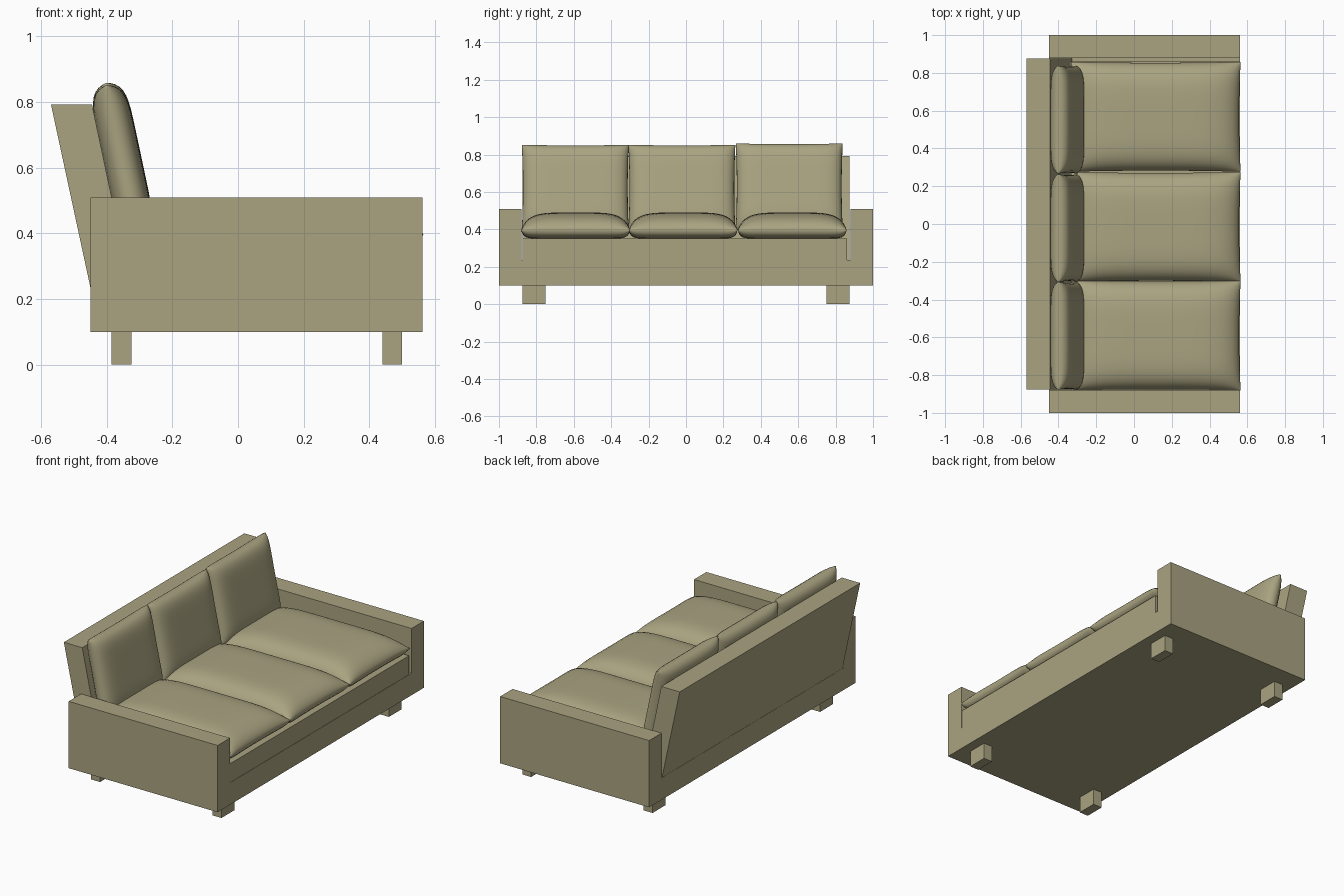
import bpy, bmesh, math

if "Cube" in bpy.data.objects:
    bpy.data.objects.remove(bpy.data.objects["Cube"])

fabric = bpy.data.materials.new("olive_fabric")
fabric.diffuse_color = (0.40, 0.37, 0.22, 1)
fabric.use_nodes = True
fabric.node_tree.nodes["Principled BSDF"].inputs["Base Color"].default_value = fabric.diffuse_color


def finish(bm, name, smooth=False):
    bmesh.ops.recalc_face_normals(bm, faces=bm.faces)
    me = bpy.data.meshes.new(name)
    bm.to_mesh(me)
    bm.free()
    for p in me.polygons:
        p.use_smooth = smooth
    me.materials.append(fabric)
    ob = bpy.data.objects.new(name, me)
    bpy.context.collection.objects.link(ob)
    return ob


def prism(name, points, offset):
    """Extrude a closed 3D outline along an offset."""
    bm = bmesh.new()
    face = bm.faces.new([bm.verts.new(p) for p in points])
    ext = bmesh.ops.extrude_face_region(bm, geom=[face])
    verts = [g for g in ext["geom"] if isinstance(g, bmesh.types.BMVert)]
    bmesh.ops.translate(bm, verts=verts, vec=offset)
    return finish(bm, name)


def box(name, x0, x1, y0, y1, z0, z1):
    return prism(name, [(x0, y0, z0), (x1, y0, z0), (x1, y1, z0), (x0, y1, z0)],
                 (0, 0, z1 - z0))


def cushion(name, hx, hy, up, down, loc, tilt=0, pinch=0.02, n=24):
    """Pillow: two domed sheets sharing a seam; up/down = (height, power, softness)."""
    bm = bmesh.new()
    ts = [math.sin(math.pi / 2 * (2 * i / n - 1)) for i in range(n + 1)]
    for sign, (height, power, soft) in ((1, up), (-1, down)):
        rows = []
        for u in ts:
            row = []
            for v in ts:
                f = max(0, (1 - abs(u) ** power) * (1 - abs(v) ** power)) ** soft
                row.append(bm.verts.new((hx * u * (1 - pinch * (1 - v * v)),
                                         hy * v * (1 - pinch * (1 - u * u)),
                                         sign * height * f)))
            rows.append(row)
        for i in range(n):
            for j in range(n):
                bm.faces.new((rows[i][j], rows[i + 1][j],
                              rows[i + 1][j + 1], rows[i][j + 1]))
    bmesh.ops.remove_doubles(bm, verts=bm.verts, dist=1e-5)
    ob = finish(bm, name, True)
    ob.location = loc
    ob.rotation_euler = (0, tilt, 0)
    return ob


# U-shaped body: both arms and the floor in one profile
half = [(1.0, 0.1), (1.0, 0.51), (0.88, 0.51), (0.88, 0.235)]
outline = half + [(-y, z) for y, z in reversed(half)]
prism("arms_and_base", [(-0.45, y, z) for y, z in outline], (1.012, 0, 0))

# seat platform, just short of the arms
box("seat_platform", -0.34, 0.56, -0.875, 0.86, 0.235, 0.35)

# leaning backrest
back = [(-0.45, 0.236), (-0.57, 0.793), (-0.445, 0.793), (-0.327, 0.236)]
prism("backrest", [(x, -0.875, z) for x, z in back], (0, 1.75, 0))

# legs
for x in (-0.355, 0.47):
    for s in (-1, 1):
        box("leg", x - 0.03, x + 0.03, s * 0.812 - 0.062, s * 0.812 + 0.062, 0, 0.1)

# seat cushions
for y in (-0.59, -0.015, 0.568):
    cushion("seat_cushion", 0.45, 0.291, (0.092, 5, 0.6), (0.048, 14, 0.45),
            (0.115, y, 0.398))

# back cushions
for y, dz in ((-0.592, 0), (-0.022, 0), (0.552, 0.007)):
    cushion("back_cushion", 0.235, 0.286, (0.058, 7, 0.5), (0.058, 7, 0.5),
            (-0.353, y, 0.622 + dz), math.radians(78))
